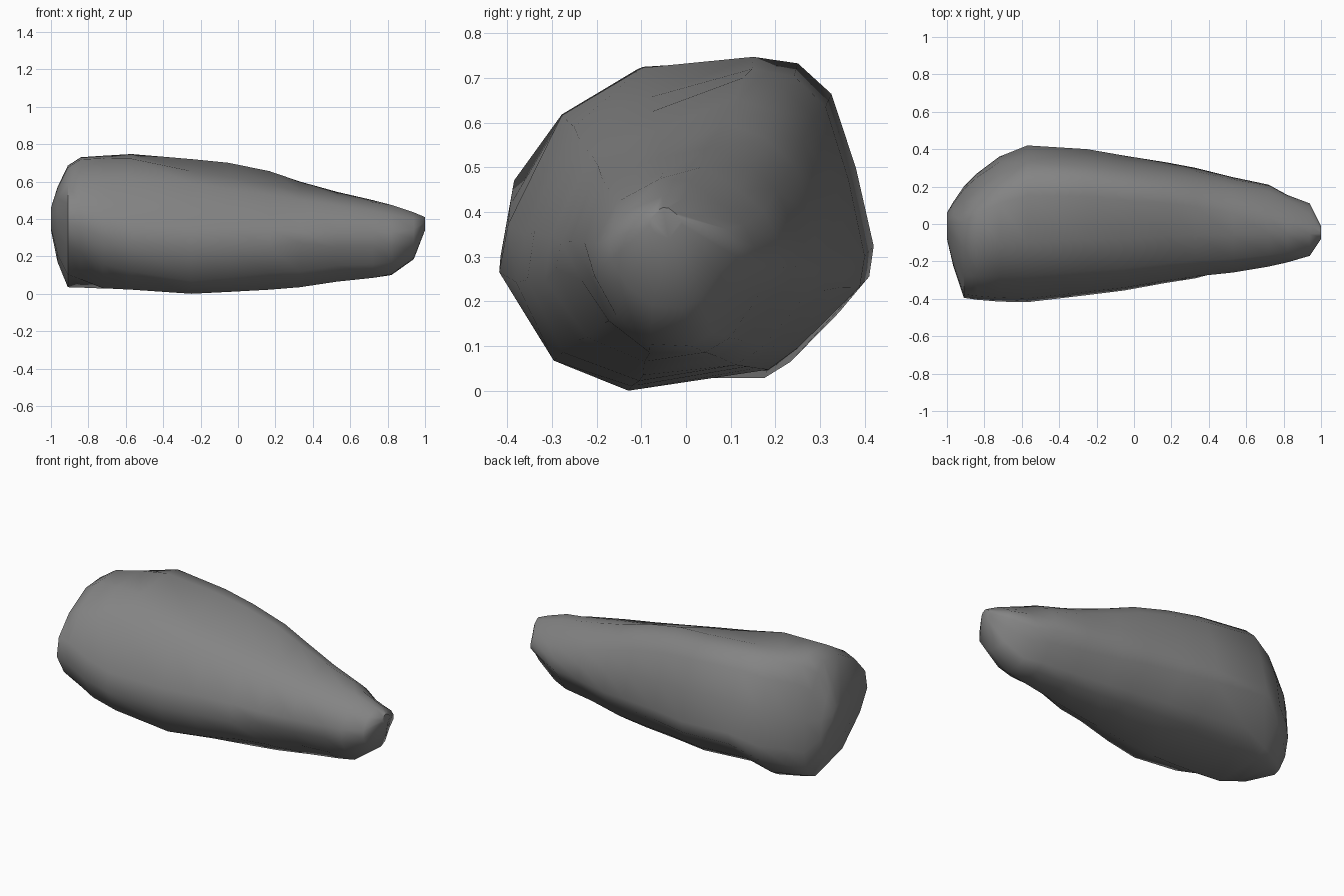
import bpy, bmesh, math

# Cross-sections (y, z), same point order: blunt end, bulky body, narrow tip
END = [(-.40, .38), (-.33, .26), (-.16, .105), (.10, .035), (.14, .05), (.19, .11), (.215, .22),
       (.20, .40), (.13, .56), (.08, .65), (.02, .70), (-.12, .69), (-.28, .60), (-.38, .49)]
BIG = [(-.42, .25), (-.33, .10), (-.15, 0), (.19, .05), (.26, .10), (.41, .24), (.42, .31),
       (.38, .49), (.325, .66), (.25, .73), (.15, .745), (-.1, .73), (-.28, .61), (-.4, .36)]
TIP = [(-.18, .29), (-.14, .23), (-.08, .185), (-.01, .18), (.03, .20), (.07, .26), (.11, .30),
       (.11, .33), (.09, .36), (.05, .39), (-.01, .43), (-.06, .435), (-.14, .40), (-.18, .34)]

# Stations: x, y min, y max, z min, z max, blend (-1 end, 0 body, 1 tip)
STATIONS = [
    (-1.0, -.08, .06, .34, .46, -1), (-.965, -.23, .12, .17, .57, -1),
    (-.91, -.395, .20, .035, .685, -1), (-.84, -.405, .27, .033, .73, -.75),
    (-.72, -.415, .36, .028, .738, -.4), (-.57, -.418, .42, .022, .747, 0),
    (-.25, -.38, .40, 0, .72, .02), (-.05, -.355, .365, .01, .70, .1),
    (.17, -.315, .33, .022, .655, .2), (.33, -.29, .30, .035, .60, .32),
    (.53, -.265, .25, .065, .545, .52), (.72, -.23, .21, .085, .505, .75),
    (.82, -.205, .155, .10, .475, .9), (.94, -.17, .11, .185, .435, 1),
    (1.0, -.08, -.01, .34, .41, 1)]


def unit(profile):
    ys, zs = zip(*profile)
    return [((y - min(ys)) / (max(ys) - min(ys)), (z - min(zs)) / (max(zs) - min(zs)))
            for y, z in profile]


end, big, tip = unit(END), unit(BIG), unit(TIP)
bm = bmesh.new()
rings = []
for x, y0, y1, z0, z1, t in STATIONS:
    pts = [(ay + (by - ay) * abs(t), az + (bz - az) * abs(t))
           for (ay, az), (by, bz) in zip(big, end if t < 0 else tip)]
    rings.append([bm.verts.new((x, y0 + (y1 - y0) * u, z0 + (z1 - z0) * w))
                  for u, w in unit(pts)])

# Loft and end caps
for a, b in zip(rings, rings[1:]):
    for i in range(len(a)):
        j = (i + 1) % len(a)
        bm.faces.new((a[i], a[j], b[j], b[i]))
bm.faces.new(rings[0])
bm.faces.new(rings[-1])

# Chipped hollow on the lower front
for s, i, dy, dz in [(9, 0, 0, .03), (10, 0, .03, 0), (10, 1, .02, .01), (11, 0, .02, 0),
                     (6, 1, 0, -.03), (7, 1, 0, -.02)]:
    rings[s][i].co.y += dy
    rings[s][i].co.z += dz

# Flattened upper front slope
for s, top, shoulder in [(5, .01, 0), (6, .05, 0), (7, .065, .02), (8, .065, .02),
                         (9, .045, .005), (10, .025, 0), (11, .015, 0)]:
    rings[s][11].co.z -= top
    rings[s][12].co.z -= shoulder

bmesh.ops.recalc_face_normals(bm, faces=bm.faces)
mesh = bpy.data.meshes.new("boulder")
bm.to_mesh(mesh)
bm.free()
rock = bpy.data.objects.new("boulder", mesh)
bpy.context.collection.objects.link(rock)
bpy.context.view_layer.objects.active = rock
rock.select_set(True)
bpy.ops.object.shade_smooth_by_angle(angle=math.radians(50))

# Dark grey stone
stone = bpy.data.materials.new("stone")
stone.diffuse_color = (.23, .23, .23, 1)
mesh.materials.append(stone)
